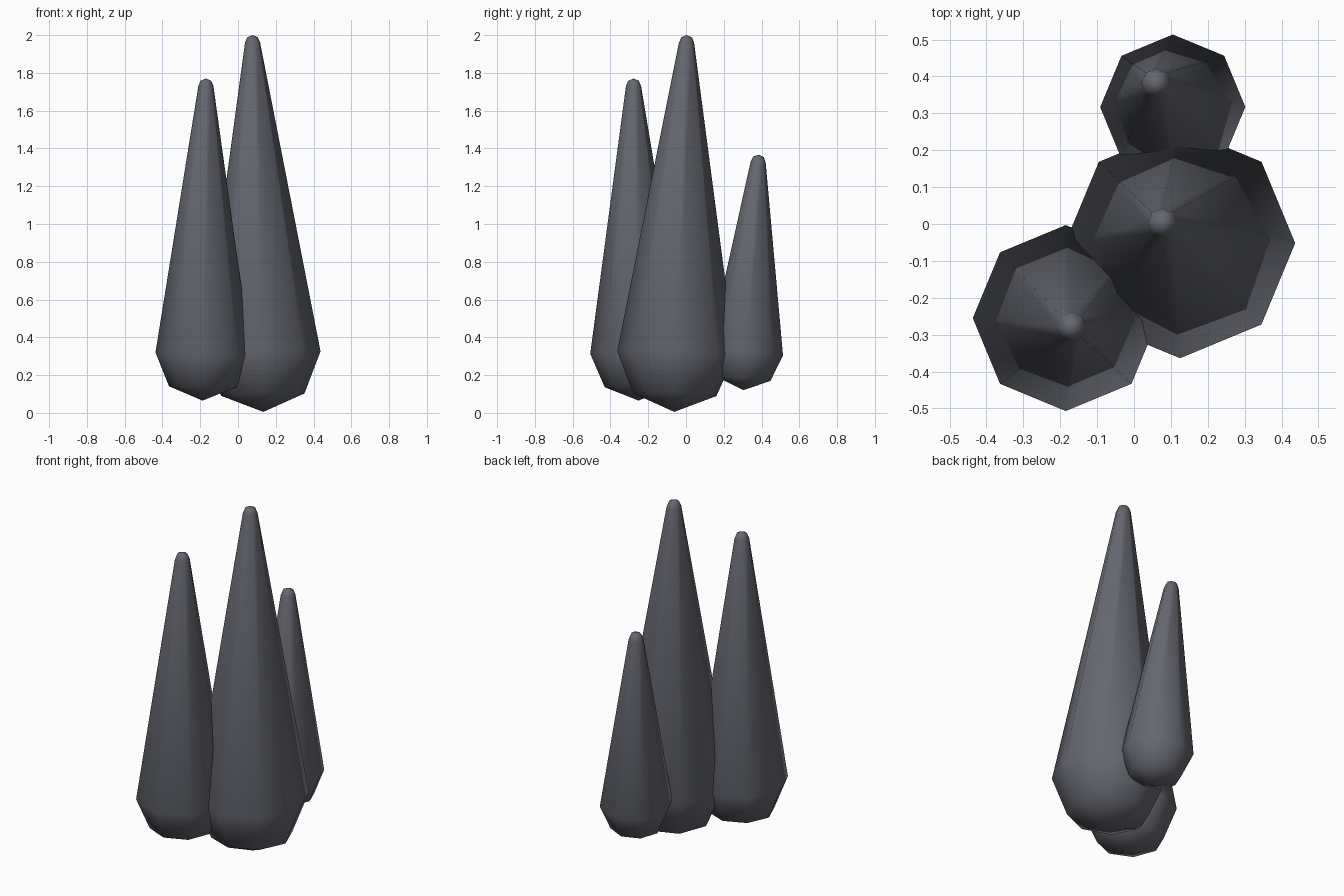
import bpy, bmesh, math
from mathutils import Vector

if "Cube" in bpy.data.objects:
    bpy.data.objects.remove(bpy.data.objects["Cube"])

SIDES = 8

stone = bpy.data.materials.new("dark slate grey")
stone.diffuse_color = (0.13, 0.135, 0.16, 1)
stone.use_nodes = True
stone.node_tree.nodes["Principled BSDF"].inputs["Base Color"].default_value = stone.diffuse_color


def spike(name, base, r_base, tip, r_tip):
    """Eight-sided tapered capsule from a round base up to a small round tip."""
    base, tip = Vector(base), Vector(tip)
    axis = (tip - base).normalized()
    turn = Vector((0, 0, 1)).rotation_difference(axis)
    bm = bmesh.new()

    def ring(centre, r, lat):
        out = []
        for i in range(SIDES):
            a = 2 * math.pi * i / SIDES
            p = Vector((math.cos(a) * math.cos(lat), math.sin(a) * math.cos(lat), math.sin(lat)))
            out.append(bm.verts.new(centre + turn @ (p * r)))
        return out

    q = math.pi / 4
    rings = [ring(base, r_base, -q), ring(base, r_base, 0),
             ring(tip, r_tip, 0), ring(tip, r_tip, q)]
    bottom = bm.verts.new(base - axis * r_base)
    top = bm.verts.new(tip + axis * r_tip)
    for i in range(SIDES):
        j = (i + 1) % SIDES
        bm.faces.new((bottom, rings[0][j], rings[0][i]))
        for lo, hi in zip(rings, rings[1:]):
            bm.faces.new((lo[i], lo[j], hi[j], hi[i]))
        bm.faces.new((rings[-1][i], rings[-1][j], top))
    for f in bm.faces:
        f.smooth = True
    me = bpy.data.meshes.new(name)
    bm.to_mesh(me)
    bm.free()
    me.materials.append(stone)
    bpy.context.collection.objects.link(bpy.data.objects.new(name, me))


# Three leaning spikes sharing a cluster
spike("tall_spike", (0.125, -0.052, 0.317), 0.312, (0.077, 0.003, 1.96), 0.04)
spike("middle_spike", (-0.185, -0.255, 0.317), 0.252, (-0.17, -0.278, 1.73), 0.04)
spike("short_spike", (0.105, 0.317, 0.317), 0.197, (0.06, 0.382, 1.327), 0.04)
